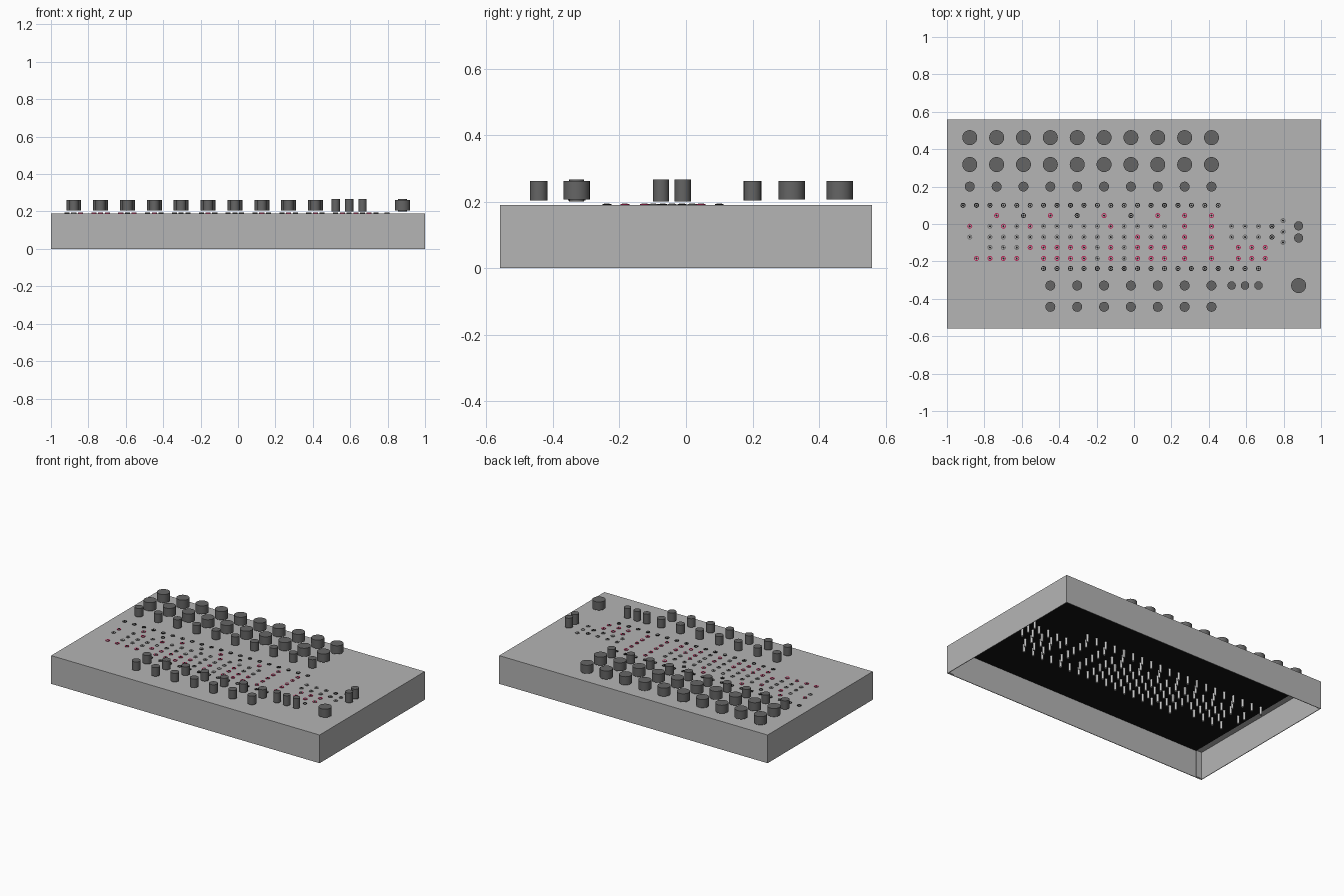
import bpy, bmesh, math
from mathutils import Matrix

cube = bpy.data.objects.get("Cube")
if cube:
    bpy.data.objects.remove(cube, do_unlink=True)


def material(name, r, g, b):
    m = bpy.data.materials.new(name)
    m.use_nodes = True
    m.diffuse_color = (r, g, b, 1)
    m.node_tree.nodes["Principled BSDF"].inputs["Base Color"].default_value = (r, g, b, 1)
    return m


SHEET = material("grey sheet metal", 0.46, 0.46, 0.46)
BOARD = material("black board", 0.006, 0.006, 0.006)
KNOB = material("dark grey knob", 0.13, 0.13, 0.13)
RED = material("crimson collar", 0.5, 0.02, 0.1)
GREY = material("grey collar", 0.16, 0.16, 0.16)
BLACK = material("black collar", 0.012, 0.012, 0.012)
METAL = material("light metal", 0.55, 0.55, 0.55)


def finish(name, bm, mat):
    me = bpy.data.meshes.new(name)
    bm.to_mesh(me)
    bm.free()
    me.materials.append(mat)
    me.shade_smooth()
    me.set_sharp_from_angle(angle=math.radians(35))
    ob = bpy.data.objects.new(name, me)
    bpy.context.scene.collection.objects.link(ob)
    return ob


def add_box(bm, x0, x1, y0, y1, z0, z1):
    m = Matrix.Translation(((x0 + x1) / 2, (y0 + y1) / 2, (z0 + z1) / 2))
    bmesh.ops.create_cube(bm, size=1, matrix=m @ Matrix.Diagonal((x1 - x0, y1 - y0, z1 - z0, 1)))


def cylinders(name, spots, r, z0, z1, mat, sides=16):
    """One object holding an upright cylinder at each (x, y) spot."""
    bm = bmesh.new()
    for x, y in spots:
        bmesh.ops.create_cone(bm, cap_ends=True, segments=sides, radius1=r, radius2=r,
                              depth=z1 - z0, matrix=Matrix.Translation((x, y, (z0 + z1) / 2)))
    return finish(name, bm, mat)


# Case: thin folded sheet, open underneath
W, D, H, T = 1.0, 0.56, 0.19, 0.004
bm = bmesh.new()
add_box(bm, -W, W, -D, D, H - T, H)
for s in (-1, 1):
    y0, y1 = sorted((s * D, s * (D - T)))
    add_box(bm, -W, W, y0, y1, 0, H - T)
    x0, x1 = sorted((s * W, s * (W - T)))
    add_box(bm, x0, x1, -D + T, D - T, 0, H - T)
finish("case", bm, SHEET)

# Folded tabs inside the four corners
bm = bmesh.new()
for sx in (-1, 1):
    for sy in (-1, 1):
        x0, x1 = sorted((sx * (W - T), sx * 0.955))
        y0, y1 = sorted((sy * (D - T), sy * (D - 2 * T)))
        add_box(bm, x0, x1, y0, y1, 0.004, H - T)
finish("corner_tabs", bm, SHEET)

# Black board below the panel
bm = bmesh.new()
add_box(bm, -0.953, 0.953, -D + 2 * T, D - 2 * T, H - 2 * T, H - T)
finish("circuit_board", bm, BOARD)


def column(i):
    return -0.914 + 0.0718 * i


# Knobs
wide = [column(0.5 + 2 * n) for n in range(10)]
large = [(x, y) for y in (0.462, 0.318) for x in wide] + [(0.88, -0.329)]
medium = [(x, 0.2) for x in wide] + [(x, y) for y in (-0.329, -0.443) for x in wide[3:]]
cylinders("large_knobs", large, 0.04, 0.206, 0.262, KNOB, 24)
cylinders("medium_knobs", medium, 0.0265, 0.204, 0.262, KNOB, 20)
cylinders("switch_caps", [(column(i), -0.329) for i in (20, 21, 22)], 0.0225, 0.2, 0.267, KNOB)
cylinders("side_caps", [(0.88, -0.01), (0.88, -0.075)], 0.0245, 0.2, 0.267, KNOB)

# Jack layout: one character per half column; r red, g grey, k black
rows = {
    0.1: "k." * 20,
    0.045: ".....r...k...r...k...r...k...r...r...r",
    -0.012: ".r..g.r.g.r.g.g.g.g.g.r.g.g.g.g..r...r..g.g.g.k",
    -0.07: ".g..g.g.g.g.g.g.g.g.g.g.g.r.g.g..r...r..g.g.g.k",
    -0.125: "....g.g.g.r.r.r.r.r.g.r.g.r.r.r..r...r...r.r.r",
    -0.184: "..r.r.r.r...r.r.r.r.g.r.g.r.r.r..r...r...r.r.r",
    -0.238: "." * 12 + "k." * 17,
}
jacks = {"r": [], "g": [(0.797, y) for y in (0.018, -0.042, -0.098)], "k": []}
for y, row in rows.items():
    for i, kind in enumerate(row):
        if kind in jacks:
            jacks[kind].append((column(i / 2), y))
every = jacks["r"] + jacks["g"] + jacks["k"]

# Jack collars, sleeves, holes and the pins under the board
for kind, name, mat in (("r", "red", RED), ("g", "grey", GREY), ("k", "black", BLACK)):
    cylinders(name + "_jack_collars", jacks[kind], 0.0135, H - 0.001, 0.1935, mat)
cylinders("jack_sleeves", every, 0.0085, H, 0.1945, METAL, 12)
cylinders("jack_holes", every, 0.0055, H, 0.195, BLACK, 12)
cylinders("jack_pins", every, 0.008, 0.13, H - T, METAL, 12)
